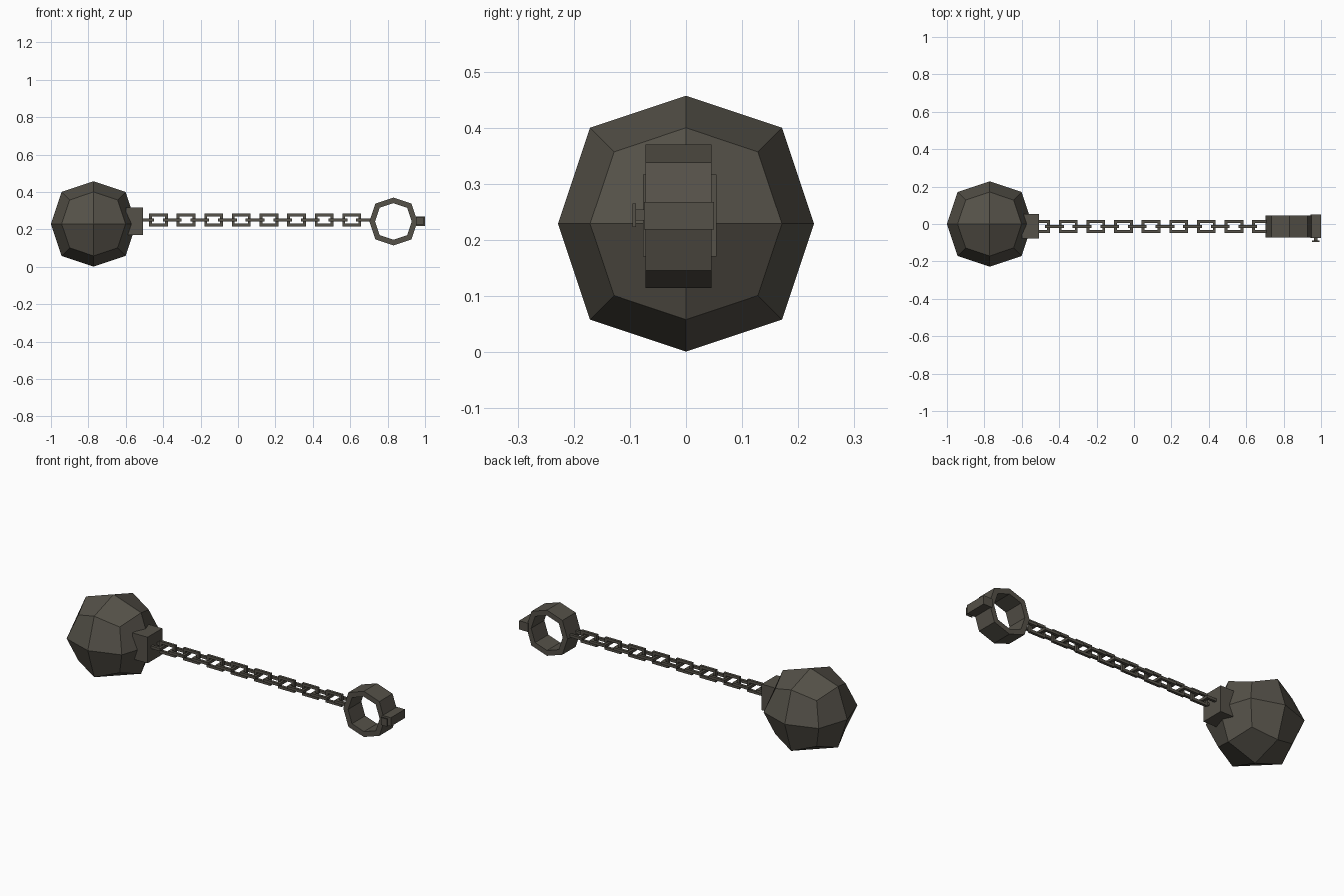
import bpy, bmesh
from mathutils import Vector

if "Cube" in bpy.data.objects:
    bpy.data.objects.remove(bpy.data.objects["Cube"], do_unlink=True)

iron = bpy.data.materials.new("dark iron")
iron.use_nodes = True
colour = (0.09, 0.082, 0.065, 1)
iron.diffuse_color = colour
iron.node_tree.nodes["Principled BSDF"].inputs["Base Color"].default_value = colour

CHAIN_Y, CHAIN_Z = -0.0135, 0.25


def finish(name, bm, location):
    bmesh.ops.recalc_face_normals(bm, faces=bm.faces)
    mesh = bpy.data.meshes.new(name)
    bm.to_mesh(mesh)
    bm.free()
    mesh.materials.append(iron)
    obj = bpy.data.objects.new(name, mesh)
    obj.location = location
    bpy.context.collection.objects.link(obj)
    return obj


def box(name, low, high):
    low, high = Vector(low), Vector(high)
    bm = bmesh.new()
    bmesh.ops.create_cube(bm, size=1)
    bmesh.ops.scale(bm, vec=high - low, verts=bm.verts)
    return finish(name, bm, (low + high) / 2)


def band(name, outer, inner, depth, location):
    """Closed band: outline in x and z with a hole, extruded along y."""
    bm = bmesh.new()
    loops = [[bm.verts.new((x, y, z)) for x, z in pts]
             for pts, y in ((outer, -depth / 2), (outer, depth / 2),
                            (inner, depth / 2), (inner, -depth / 2))]
    n = len(outer)
    for a, b in zip(loops, loops[1:] + loops[:1]):
        for i in range(n):
            j = (i + 1) % n
            bm.faces.new((a[i], a[j], b[j], b[i]))
    return finish(name, bm, location)


def octagon(r):
    d = r * 0.75
    return [(r, 0), (d, d), (0, r), (-d, d), (-r, 0), (-d, -d), (0, -r), (d, -d)]


def rectangle(w, h):
    return [(w, h), (-w, h), (-w, -h), (w, -h)]


# Ball: a once-divided cube pulled towards a sphere
bm = bmesh.new()
bmesh.ops.create_cube(bm, size=2)
bmesh.ops.subdivide_edges(bm, edges=bm.edges, cuts=1, use_grid_fill=True)
reach = {1: 0.228, 2: 0.171, 3: 0.128}
for v in bm.verts:
    v.co *= reach[sum(abs(c) > 0.5 for c in v.co)]
finish("ball", bm, (-0.772, 0, 0.229))

# Block that fixes the chain to the ball
box("chain_mount", (-0.60, -0.077, 0.171), (-0.507, 0.054, 0.317))

# Chain: flat and upright links take turns
for i in range(17):
    link = band(f"chain_link_{i + 1}", rectangle(0.05, 0.034), rectangle(0.035, 0.019),
                0.015, (-0.499 + i * 0.0738, CHAIN_Y, CHAIN_Z))
    if i % 2 == 0:
        link.rotation_euler.x = 1.5708

# Shackle with its lock and key
band("shackle_ring", octagon(0.128), octagon(0.098), 0.117, (0.831, CHAIN_Y, 0.242))
box("lock", (0.945, -0.075, 0.219), (1.0, 0.05, 0.268))
box("key_shaft", (0.963, -0.09, 0.235), (0.981, -0.07, 0.254))
box("key_head", (0.953, -0.095, 0.223), (0.991, -0.089, 0.265))
